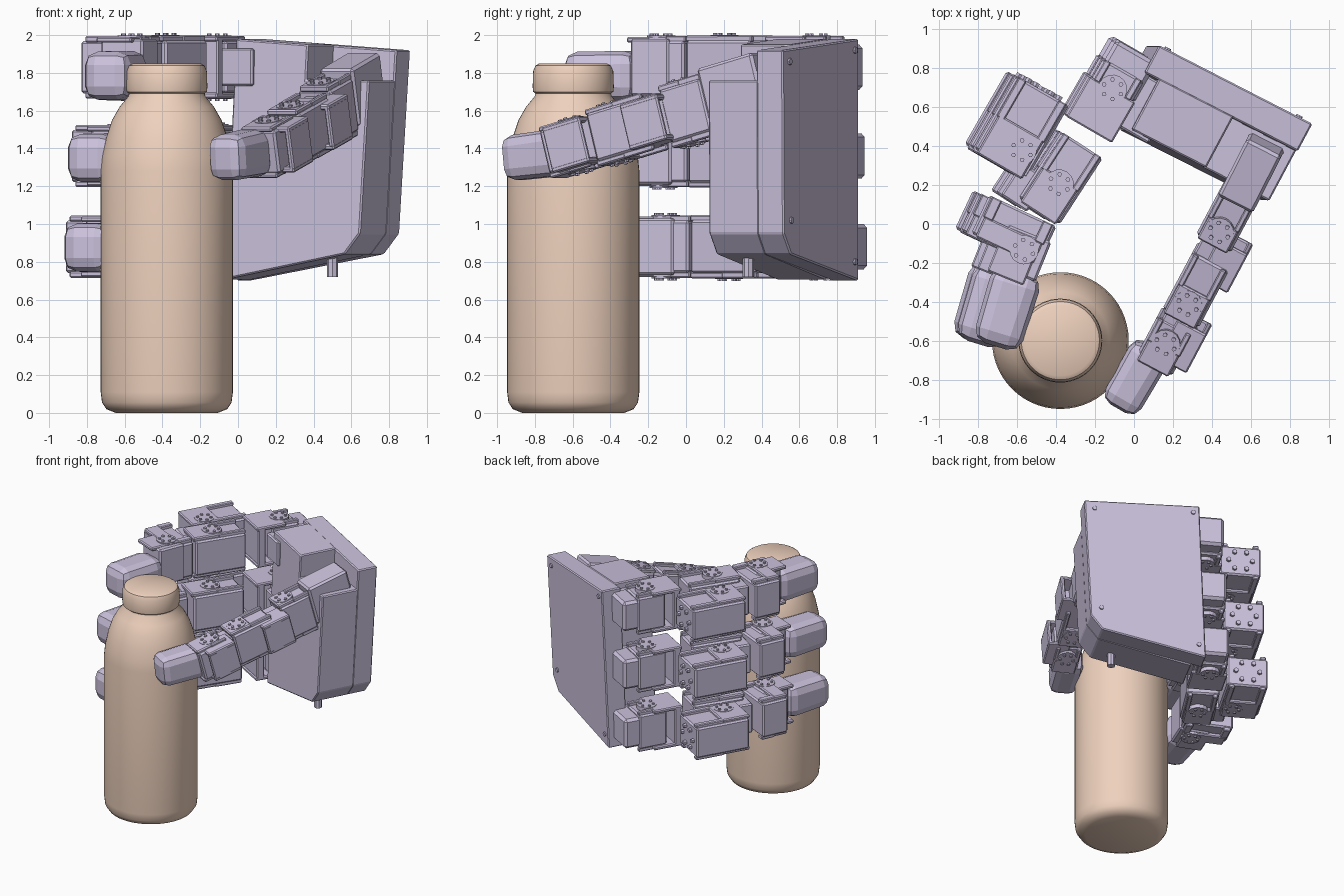
import bpy, bmesh
from math import radians, cos, sin, pi
from mathutils import Matrix, Vector

if "Cube" in bpy.data.objects:
    bpy.data.objects.remove(bpy.data.objects["Cube"])


def material(name, rgb):
    m = bpy.data.materials.new(name)
    m.diffuse_color = (*rgb, 1)
    m.use_nodes = True
    m.node_tree.nodes["Principled BSDF"].inputs["Base Color"].default_value = m.diffuse_color
    return m


HAND = material("lavender", (0.60, 0.54, 0.72))
TAN = material("tan", (0.86, 0.64, 0.51))


def finish(name, bm, mat, matrix=Matrix(), bevel=0, segs=1):
    if bevel:
        bmesh.ops.bevel(bm, geom=bm.edges[:], offset=bevel, segments=segs,
                        affect='EDGES', profile=0.5)
    bmesh.ops.recalc_face_normals(bm, faces=bm.faces[:])
    me = bpy.data.meshes.new(name)
    bm.to_mesh(me)
    bm.free()
    me.transform(matrix)
    me.materials.append(mat)
    ob = bpy.data.objects.new(name, me)
    bpy.context.collection.objects.link(ob)
    return ob


def frame(loc, turn, tilt=0):
    return (Matrix.Translation(loc) @ Matrix.Rotation(radians(turn), 4, 'Z')
            @ Matrix.Rotation(radians(tilt), 4, 'X'))


def box(name, m, size, offset=(0, 0, 0), bevel=0.012, segs=1, taper=1.0):
    bm = bmesh.new()
    bmesh.ops.create_cube(bm, size=1)
    for v in bm.verts:
        k = taper if v.co.y < 0 else 1
        v.co = Vector((v.co.x * size[0] * k, v.co.y * size[1], v.co.z * size[2] * k)) + Vector(offset)
    return finish(name, bm, HAND, m, bevel, segs)


def disc(name, m, r, depth, offset, axis='Z', segs=16):
    bm = bmesh.new()
    bmesh.ops.create_cone(bm, cap_ends=True, segments=segs, radius1=r, radius2=r, depth=depth)
    rot = Matrix.Rotation(pi / 2, 4, 'X') if axis == 'Y' else Matrix()
    return finish(name, bm, HAND, m @ Matrix.Translation(offset) @ rot)


def link(name, m, size, horn):
    """Servo body held between two bracket plates, with screwed joint discs."""
    w, l, h = size
    box(name + "_servo", m, (w, l * 0.94, h * 0.84))
    for s in (-1, 1):
        z = s * h * 0.45
        box(name + "_bracket", m, (w * 0.86, l * 0.5, h * 0.1), (0, -l * 0.25, z), 0.008)
        for e in (-1, 1):
            box(name + "_rail", m, (w * 0.14, l * 0.5, h * 0.1), (e * w * 0.38, l * 0.22, z), 0.006)
        disc(name + "_horn", m, 0.075, h * 0.12, (horn[0], horn[1], s * h * 0.45))
        for k in range(6):
            a = k * pi / 3
            disc(name + "_horn_screw", m, 0.012, 0.02,
                 (horn[0] + 0.05 * cos(a), horn[1] + 0.05 * sin(a), s * h * 0.51), segs=6)


# bottle: lathed profile with shoulder and cap
profile = [(0, 0), (0.27, 0), (0.32, 0.02), (0.343, 0.055), (0.35, 0.11), (0.35, 1.28),
           (0.342, 1.36), (0.32, 1.46), (0.29, 1.55), (0.25, 1.62), (0.205, 1.675),
           (0.20, 1.69), (0.212, 1.70), (0.215, 1.725), (0.212, 1.81), (0.20, 1.838),
           (0.18, 1.85), (0, 1.85)]
bm = bmesh.new()
vs = [bm.verts.new((r, 0, z)) for r, z in profile]
es = [bm.edges.new(p) for p in zip(vs, vs[1:])]
bmesh.ops.spin(bm, geom=vs + es, cent=(0, 0, 0), axis=(0, 0, 1), angle=2 * pi, steps=56)
bmesh.ops.remove_doubles(bm, verts=bm.verts[:], dist=0.0005)
bottle = finish("bottle", bm, TAN, Matrix.Translation((-0.377, -0.597, 0)))
bpy.context.view_layer.objects.active = bottle
bottle.select_set(True)
bpy.ops.object.shade_smooth_by_angle(angle=radians(35))

# palm: outlines in (along palm, height), extruded through its thickness
U, N = Vector((0.89, -0.455, 0)), Vector((-0.47, -0.88, 0))
CORNER = Vector((0.12, 0.92, 0))


def lean(u, z):
    return CORNER + U * u + Vector((-0.05 * (1.98 - z), 0.0, z))


def slab(name, outline, n0, n1, bevel=0.008):
    bm = bmesh.new()
    f = bm.faces.new([bm.verts.new(lean(u, z) + N * n0) for u, z in outline])
    r = bmesh.ops.extrude_face_region(bm, geom=[f])
    for v in r["geom"]:
        if isinstance(v, bmesh.types.BMVert):
            v.co += N * (n1 - n0)
    finish(name, bm, HAND, bevel=bevel)


slab("palm_back", [(0.01, 0.70), (0.80, 0.84), (0.885, 0.95), (0.895, 1.92), (0.01, 1.98)], 0, 0.16)
slab("palm_body", [(0.09, 0.705), (0.80, 0.84), (0.885, 0.95), (0.893, 1.76),
                   (0.52, 1.76), (0.52, 1.95), (0.09, 1.98)], 0.15, 0.45)
disc("palm_peg", Matrix(), 0.03, 0.1, (0.5, 0.33, 0.77), segs=8)
for u, z in ((0.06, 0.8), (0.06, 1.92), (0.8, 1.02), (0.82, 1.86)):
    disc("palm_screw", frame(lean(u, z), -27), 0.018, 0.02, (0, 0, 0), 'Y', 8)

# three fingers, stacked from top to bottom
TIP_Z = (1.785, 1.35, 0.875)
for i, z in enumerate((1.83, 1.36, 0.88)):
    s = (0, -0.025, -0.05)[i]
    dy = 0.012 * i
    t = (0, -0.09, -0.11)[i]
    # knuckle beside the palm, with a bracket reaching the next servo
    m = frame((-0.11 + s * 0.6, 0.69 + dy, z), -30)
    box("knuckle_motor", m, (0.24, 0.24, 0.24), (0.01, 0.11, 0), 0.02)
    link("knuckle", m, (0.24, 0.24, 0.33), (0.0, 0.0))
    box("knuckle_mount", m, (0.2, 0.3, 0.2), (0.2, 0.0, 0), 0.01)
    for e in (-1, 1):
        box("knuckle_bracket", m, (0.27, 0.24, 0.03), (0.0, -0.12, e * 0.15), 0.008)
    box("knuckle_bracket_end", m, (0.27, 0.06, 0.32), (0.0, -0.20, 0), 0.008)
    # proximal servo, with bolts on its back end
    m = frame((-0.575 + s, 0.495 + dy, z), -30)
    link("proximal", m, (0.31, 0.46, 0.29), (0.06, -0.1))
    for k in range(6):
        a = k * pi / 3
        disc("proximal_bolt", m, 0.018, 0.025, (0.09 * cos(a), 0.225, 0.08 * sin(a)), 'Y', 6)
    # middle link
    m = frame((-0.375 + s, 0.235 + dy, z), -33)
    link("middle", m, (0.25, 0.43, 0.335), (0.01, -0.03))
    box("middle_bridge", m, (0.16, 0.2, 0.24), (-0.13, -0.14, 0), 0.01)
    # distal servo and the joint that holds the tip
    m = frame((-0.615 + s + t * 0.3, -0.03 + dy, z), -25)
    link("distal", m, (0.38, 0.23, 0.33), (0.09, -0.07))
    m = frame((-0.575 + s + t * 0.3, -0.15 + dy, z), -22)
    box("distal_joint", m, (0.24, 0.22, 0.30), bevel=0.012)
    for e in (-1, 1):
        box("distal_bracket", m, (0.2, 0.22, 0.03), (-0.03, -0.04, e * 0.145), 0.008)
    # rounded fingertip
    m = frame((-0.65 + t, -0.435 + dy, TIP_Z[i]), -17)
    box("fingertip", m, (0.265, 0.40, 0.265), bevel=0.07, segs=2, taper=0.95)

# thumb: chain of links leaning down to its tip
TILT = 15
box("thumb_motor", frame((0.61, 0.28, 1.71), -27, TILT), (0.2, 0.34, 0.32), bevel=0.015)
chain = [("thumb_base", (0.48, 0.04, 1.60), (0.2, 0.27, 0.34), (0, -0.05)),
         ("thumb_middle", (0.33, -0.31, 1.50), (0.21, 0.36, 0.31), (0, -0.08)),
         ("thumb_distal", (0.17, -0.60, 1.41), (0.21, 0.26, 0.28), (0, 0.02))]
for name, loc, size, horn in chain:
    link(name, frame(loc, -28, TILT), size, horn)
for a, b in zip(chain, chain[1:]):
    c = (Vector(a[1]) + Vector(b[1])) / 2
    box("thumb_joint", frame(c, -28, TILT), (0.16, 0.2, 0.22), bevel=0.01)
# side flanges with raised frames
for c in ((0.47, -0.19, 1.54), (0.26, -0.60, 1.42)):
    m = frame(c, -28, TILT)
    for s in (-1, 1):
        box("thumb_flange", m, (0.17, 0.23, 0.03), (0, 0, s * 0.11), 0.008)
    box("thumb_flange_wall", m, (0.03, 0.23, 0.22), (0.07, 0, 0), 0.008)
box("thumb_tip", frame((0.01, -0.785, 1.365), -30, 6), (0.22, 0.36, 0.25),
    bevel=0.06, segs=2, taper=0.95)
